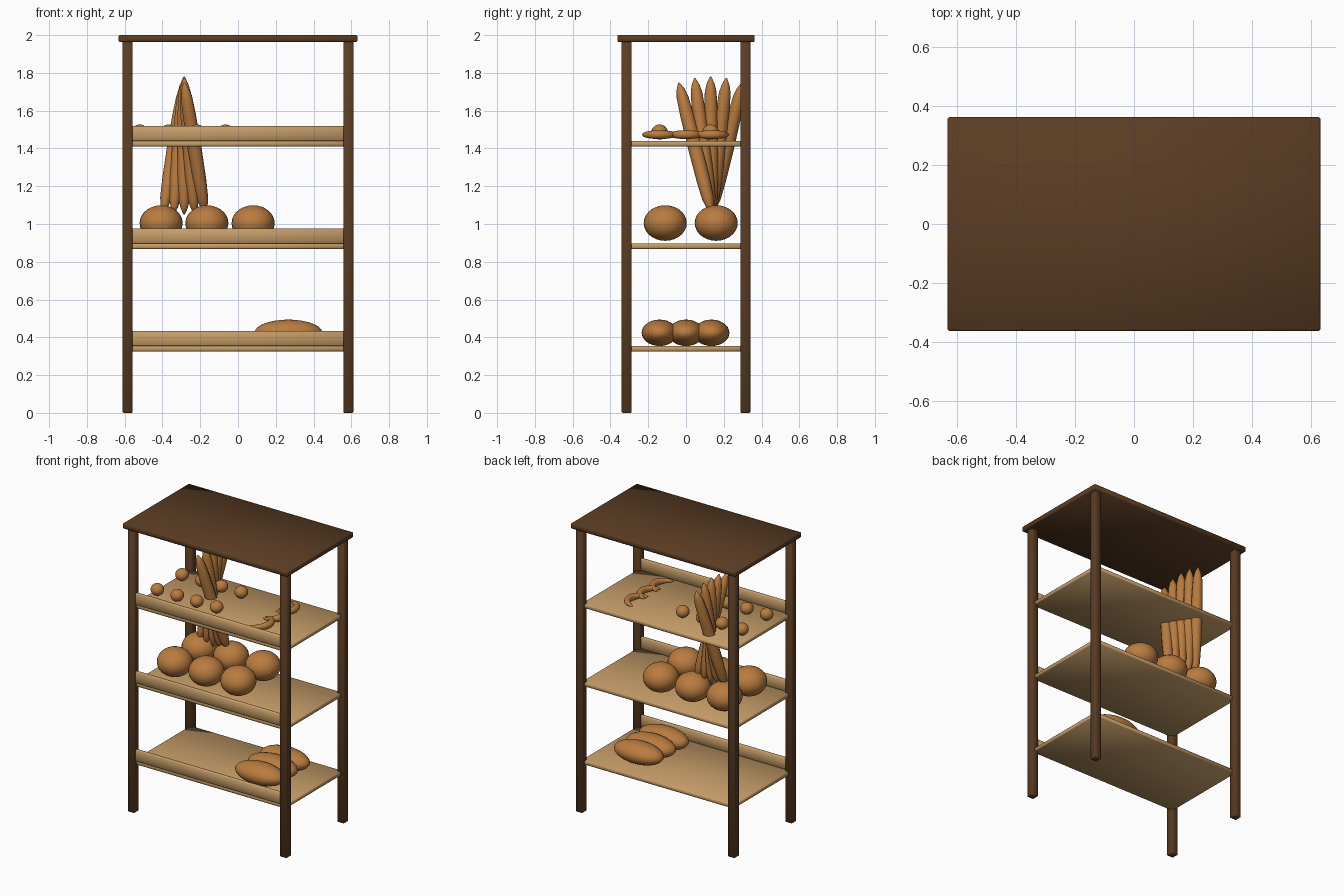
import bpy, bmesh, math
from mathutils import Vector, Matrix

if "Cube" in bpy.data.objects:
    bpy.data.objects.remove(bpy.data.objects["Cube"])


def material(name, rgb):
    m = bpy.data.materials.new(name)
    m.diffuse_color = (*rgb, 1)
    m.use_nodes = True
    m.node_tree.nodes["Principled BSDF"].inputs["Base Color"].default_value = m.diffuse_color
    return m


DARK = material("dark wood", (0.105, 0.046, 0.017))
LIGHT = material("light wood", (0.56, 0.335, 0.14))
CRUST = material("bread crust", (0.49, 0.20, 0.05))


def finish(name, bm, mat):
    bmesh.ops.recalc_face_normals(bm, faces=bm.faces)
    for f in bm.faces:
        f.smooth = True
    me = bpy.data.meshes.new(name)
    bm.to_mesh(me)
    bm.free()
    me.materials.append(mat)
    ob = bpy.data.objects.new(name, me)
    bpy.context.collection.objects.link(ob)
    return ob


def box(name, centre, size, mat, bevel=0.005):
    bm = bmesh.new()
    bmesh.ops.create_cube(bm, size=1, matrix=Matrix.Translation(centre) @ Matrix.Diagonal((*size, 1)))
    bmesh.ops.bevel(bm, geom=bm.edges[:], offset=bevel, segments=1, affect='EDGES')
    return finish(name, bm, mat)


def loaf(name, centre, radii):
    bm = bmesh.new()
    bmesh.ops.create_uvsphere(bm, u_segments=24, v_segments=14, radius=1,
                              matrix=Matrix.Translation(centre) @ Matrix.Diagonal((*radii, 1)))
    return finish(name, bm, CRUST)


def tube(name, points, radii, sides):
    """Round tube through points, with its own radius at each point."""
    bm = bmesh.new()
    rings = []
    for i, p in enumerate(points):
        d = (points[min(i + 1, len(points) - 1)] - points[max(i - 1, 0)]).normalized()
        ref = Vector((0, 0, 1)) if abs(d.z) < 0.8 else Vector((1, 0, 0))
        u = d.cross(ref).normalized()
        v = u.cross(d)
        ring = []
        for k in range(sides):
            a = 2 * math.pi * k / sides
            ring.append(bm.verts.new(p + radii[i] * (math.cos(a) * u + math.sin(a) * v)))
        rings.append(ring)
    for a, b in zip(rings, rings[1:]):
        for k in range(sides):
            j = (k + 1) % sides
            bm.faces.new((a[k], a[j], b[j], b[k]))
    bm.faces.new(rings[0])
    bm.faces.new(rings[-1])
    return finish(name, bm, CRUST)


# Frame: four posts and the top board
for sx in (-1, 1):
    for sy in (-1, 1):
        box("post", (sx * 0.584, sy * 0.314, 0.985), (0.053, 0.053, 1.97), DARK)
box("top_board", (0, 0, 1.982), (1.265, 0.726, 0.036), DARK)

# Shelves, each with a lip along the front edge
for z in (0.34, 0.882, 1.425):
    box("shelf", (0, 0, z), (1.17, 0.626, 0.028), LIGHT)
    box("shelf_front_lip", (0, -0.313, z + 0.054), (1.2, 0.024, 0.08), LIGHT)

# Bottom shelf: long oval loaves
for y in (-0.14, 0, 0.135):
    loaf("oval_loaf", (0.267, y, 0.424), (0.18, 0.095, 0.07))

# Middle shelf: round loaves
for x in (-0.407, -0.165, 0.08):
    for y in (-0.11, 0.16):
        loaf("round_loaf", (x, y, 1.005), (0.114, 0.114, 0.094))

# Top shelf: rolls
for x in (-0.52, -0.368, -0.218, -0.066):
    for y in (-0.14, 0.13):
        loaf("roll", (x, y, 1.487), (0.043, 0.043, 0.04))

# Top shelf: crescents bulging to the right
for y in (-0.14, 0, 0.135):
    pts, rad = [], []
    for i in range(17):
        a = -math.pi / 2 + math.pi * i / 16
        pts.append(Vector((0.252 + 0.085 * math.cos(a), y + 0.085 * math.sin(a), 1.473)))
        rad.append(0.002 + 0.021 * math.cos(a) ** 0.7 if 0 < i < 16 else 0.002)
    tube("crescent", pts, rad, 12)

# Baguettes: crossed fan, spread along x at the foot and along y at the tip
PROFILE = ((0, 0.004), (0.05, 0.021), (0.11, 0.031), (0.25, 0.036), (0.5, 0.038),
           (0.75, 0.036), (0.89, 0.031), (0.95, 0.021), (1, 0.004))
for i in range(-2, 3):
    foot = Vector((-0.285 - 0.055 * i, 0.135, 1.05 + 0.005 * abs(i)))
    tip = Vector((-0.285, 0.13 + 0.084 * i, 1.78 - 0.008 * i * i))
    tube("baguette", [foot.lerp(tip, t) for t, r in PROFILE], [r for t, r in PROFILE], 10)
